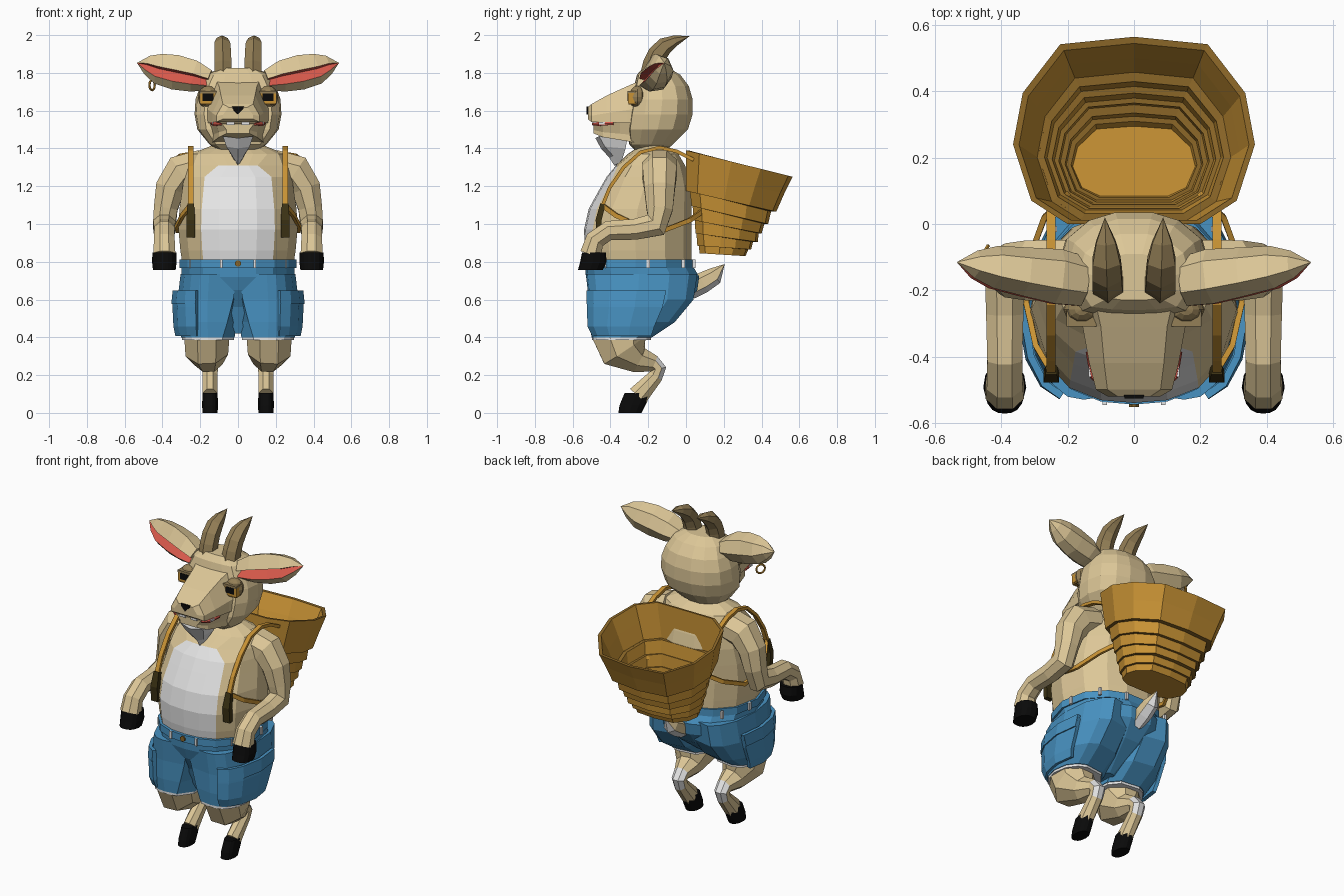
import bpy, bmesh, math
from mathutils import Vector

COLORS = {
    "fur": (0.72, 0.57, 0.31), "white": (0.78, 0.78, 0.78), "black": (0.003, 0.003, 0.003),
    "denim": (0.065, 0.29, 0.54), "wicker": (0.58, 0.29, 0.035), "dark_wicker": (0.25, 0.13, 0.02),
    "leather": (0.045, 0.032, 0.007), "red": (0.68, 0.10, 0.07), "horn": (0.30, 0.215, 0.095),
}
MATS = {}
for key, col in COLORS.items():
    MATS[key] = bpy.data.materials.new(key)
    MATS[key].diffuse_color = (*col, 1)

# half cross-sections, front to back
BODY = [(0, -1), (.32, -.97), (.62, -.84), (.86, -.55), (1, -.05), (.9, .5), (.6, .85), (.25, 1)]
CHEST_TOP = [(0, -1), (.2, -.985), (.38, -.95)] + BODY[3:]
SKULL = [(0, -1), (.4, -.98), (.78, -.91), (.96, -.52), (1, 0), (.9, .5), (.6, .85), (.25, 1)]
BASKET = [(.55, -1), (.85, -.75), (1, -.15), (.92, .4), (.61, .92), (0, 1)]


def loft(name, rings, mat, rule=None, caps=(True, True), closed=True):
    """Skin a list of point rings; rule(centre) may return another material."""
    bm = bmesh.new()
    rows = [[bm.verts.new(p) for p in r] for r in rings]
    n = len(rows[0])
    for a, b in zip(rows, rows[1:]):
        for i in range(n if closed else n - 1):
            j = (i + 1) % n
            bm.faces.new((a[i], a[j], b[j], b[i]))
    if caps[0]:
        bm.faces.new(rows[0])
    if caps[1]:
        bm.faces.new(rows[-1])
    bmesh.ops.remove_doubles(bm, verts=bm.verts, dist=0.0005)
    bmesh.ops.recalc_face_normals(bm, faces=bm.faces)
    me = bpy.data.meshes.new(name)
    names = [mat]
    for f in bm.faces:
        m = (rule and rule(f.calc_center_median())) or mat
        if m not in names:
            names.append(m)
        f.material_index = names.index(m)
    bm.to_mesh(me)
    bm.free()
    for m in names:
        me.materials.append(MATS[m])
    ob = bpy.data.objects.new(name, me)
    bpy.context.collection.objects.link(ob)
    return ob


def section(half, z, rx, yf, yb, zb=None, cx=0, s=1, inner=None):
    """Horizontal (or tilted) ring from a half cross-section."""
    zb = z if zb is None else zb
    pts = half + (inner or [(-x, y) for x, y in reversed(half) if x > 0])
    return [(s * (cx + x * rx), yf + (y + 1) / 2 * (yb - yf), z + (y + 1) / 2 * (zb - z)) for x, y in pts]


def tube(name, path, mat, s=1, n=8, ref=(1, 0, 0), shape=None, rule=None):
    """Sweep a section along (x, y, z, half_width, half_depth) points."""
    shape = shape or [(math.cos((i + .5) * math.tau / n), math.sin((i + .5) * math.tau / n)) for i in range(n)]
    P = [Vector(p[:3]) for p in path]
    rings = []
    for i, p in enumerate(path):
        t = (P[min(i + 1, len(P) - 1)] - P[max(i - 1, 0)]).normalized()
        u = Vector(ref)
        u = (u - t * u.dot(t)).normalized()
        v = t.cross(u)
        ring = [P[i] + u * a * p[3] + v * b * p[4] for a, b in shape]
        rings.append([(s * q.x, q.y, q.z) for q in ring])
    return loft(name, rings, mat, rule)


def box(name, c, h, mat):
    """Box from centre and half sizes."""
    sq = [(-1, -1), (1, -1), (1, 1), (-1, 1)]
    return loft(name, [[(c[0] + x * h[0], c[1] + y * h[1], c[2] + k * h[2]) for x, y in sq] for k in (-1, 1)], mat)


# torso with white chest patch
loft("torso", [section(CHEST_TOP if r[0] == 1.31 else BODY, *r) for r in [
    (.76, .29, -.52, .03), (.86, .305, -.535, .03), (.97, .315, -.54, .03), (1.08, .31, -.515, .03),
    (1.18, .295, -.46, .03), (1.25, .285, -.42, .015), (1.31, .275, -.37, -.005),
    (1.37, .25, -.31, -.04), (1.415, .14, -.24, -.1)]], "fur",
    lambda c: "white" if c.y < -.3 and c.z < 1.31 and abs(c.x) < .175 else None)

# skull
loft("head", [section(SKULL, *r) for r in [
    (1.38, .09, -.26, -.12), (1.42, .15, -.30, -.07), (1.50, .215, -.31, .01), (1.58, .23, -.30, .035),
    (1.66, .225, -.285, .035), (1.73, .20, -.275, .015), (1.79, .165, -.26, -.03), (1.825, .10, -.23, -.09)]], "fur")


def wedge(name, rows, mat):
    """Loft along y from (y, top half width, bottom half width, top z, bottom z)."""
    return loft(name, [[(-b, y, zb), (b, y, zb), (b, y, zb + (zt - zb) * .35), (t, y, zt),
                        (-t, y, zt), (-b, y, zb + (zt - zb) * .35)] for y, t, b, zt, zb in rows], mat)


# muzzle, mouth, jaw, nose
wedge("muzzle", [(-.22, .12, .18, 1.77, 1.535), (-.31, .10, .155, 1.73, 1.535), (-.42, .09, .135, 1.68, 1.537),
                 (-.50, .08, .115, 1.635, 1.54), (-.52, .05, .08, 1.618, 1.555)], "fur")
wedge("jaw", [(-.20, .17, .15, 1.54, 1.42), (-.35, .14, .12, 1.54, 1.445), (-.44, .12, .10, 1.535, 1.46),
              (-.49, .085, .06, 1.53, 1.48)], "fur")
for s in (1, -1):
    tube("lip", [(.14, -.385, 1.533, .009, .006), (.124, -.46, 1.53, .012, .010), (.09, -.493, 1.528, .008, .007)],
         "red", s, n=6, ref=(0, 0, 1))
    box("teeth", (s * .04, -.492, 1.532), (.022, .006, .007), "white")
    box("side_tooth", (s * .13, -.445, 1.533), (.008, .016, .006), "white")
loft("nose", [[(-w, y, 1.622), (-w, y, 1.61), (0, y, 1.58), (w, y, 1.61), (w, y, 1.622)]
              for y, w in ((-.50, .036), (-.526, .028))], "black")
# goatee
loft("goatee", [[(-w, yf, z + .01), (0, yf - .02, z), (w, yf, z + .01), (w * .9, yb, z), (-w * .9, yb, z)]
                for z, w, yf, yb in [(1.455, .08, -.46, -.31), (1.40, .062, -.43, -.32),
                                     (1.35, .03, -.385, -.335), (1.31, .003, -.36, -.355)]], "white")

# shorts: seat, waistband, loops, button
loft("shorts_seat", [section(BODY, *r) for r in [
    (.78, .30, -.535, .035), (.72, .30, -.53, .07), (.65, .28, -.505, .06), (.56, .20, -.45, -.02),
    (.42, .05, -.40, -.20)]], "denim")
loft("waistband", [section(BODY, z, .31, -.545, .042) for z in (.768, .813)], "denim")
for x, y in [(.088, -.537), (.25, -.42), (.30, -.2), (.09, .042), (.24, -.015)]:
    for s in (1, -1):
        box("belt_loop", (s * x, y, .79), (.007, .009, .023), "white")
tube("button", [(0, -.53, .79, .017, .017), (0, -.552, .79, .017, .017)], "dark_wicker")

# basket: stepped inner wall, dark rim, stepped outer wall
tiers = [(1.39, .365, 0, .565, 1.25), (1.28, .337, 0, .52, 1.16), (1.175, .31, 0, .478, 1.065),
         (1.175, .288, .02, .45, 1.065), (1.095, .28, .03, .435, 1.0), (1.095, .265, .035, .415, 1.0),
         (1.02, .258, .04, .40, .95), (1.02, .245, .047, .385, .95), (.95, .24, .05, .38, .905),
         (.95, .226, .055, .355, .905), (.885, .222, .06, .345, .865), (.885, .208, .068, .33, .865),
         (.845, .203, .072, .315, .83)]
inside = [(z, rx - .018, yf + .012, yb - .02, zb) for z, rx, yf, yb, zb in reversed(tiers)]
inside[0] = (.86, *inside[0][1:4], .845)
basket = loft("basket", [section(BASKET, *r) for r in inside + tiers], "wicker")
basket.data.materials.append(MATS["dark_wicker"])
for i, f in enumerate(basket.data.polygons):
    if i // 11 in (1, 3, 5, 7, 9, 12, 15, 17, 19, 21, 23):
        f.material_index = 1

# tail, pale underneath
tube("tail", [(0, .02, .655, .04, .055), (0, .09, .69, .05, .055), (0, .15, .725, .045, .048), (0, .205, .788, 0, 0)],
     "fur", n=6, rule=lambda c: "white" if c.y > .05 and c.z < .61 + .7 * c.y else None)

# earring
bpy.ops.mesh.primitive_torus_add(major_radius=.027, minor_radius=.006, major_segments=12, minor_segments=6,
                                 location=(-.455, -.09, 1.735))
ring = bpy.context.object
ring.name = "earring"
ring.rotation_euler = Vector((1, -.6, 0)).to_track_quat('Z', 'Y').to_euler()
ring.data.materials.append(MATS["wicker"])

# rows: z, half width, front, back, centre x, inner front corner
LEG = [(.735, .152, -.53, .06, .152, 1), (.60, .16, -.515, .04, .16, .84), (.48, .16, -.51, -.06, .162, .66),
       (.40, .143, -.50, -.18, .158, .54)]
EAR = [(-.85, .2), (-.4, .08), (-.85, -.42), (-.3, -.85), (.5, -.7), (1, 0), (.6, .75), (-.35, 1)]
for s, side in ((1, "left"), (-1, "right")):
    # shorts leg, hem, cargo pocket and flap
    def leg_ring(z, rx, yf, yb, cx, k):
        return section(BODY, z, rx, yf, yb, cx=cx, s=s, inner=[(-.6, .9), (-.97, .5), (-.98, -.4), (-k, -.93)])
    loft("shorts_leg_" + side, [leg_ring(*r) for r in LEG], "denim")
    loft("hem_" + side, [leg_ring(z, .139, -.497, -.185, .158, .54) for z in (.403, .385)], "white")
    for nm, rows, g in [("pocket_", [(.41, .150, -.49, -.09), (.46, .16, -.515, -.06), (.56, .165, -.52, 0),
                                     (.63, .16, -.52, .02)], .008),
                        ("pocket_flap_", [(.575, .165, -.52, 0), (.648, .158, -.52, .02)], .014)]:
        pk = loft(nm + side, [leg_ring(z, rx + g, yf - g / 2, yb + g, .163, 1)[1:6] for z, rx, yf, yb in rows],
                  "denim", caps=(False, False), closed=False)
        m = pk.modifiers.new("thickness", "SOLIDIFY")
        m.thickness, m.offset = .022, 0

    # leg and hoof
    tube("leg_" + side, [(.165, -.345, .42, .13, .163), (.165, -.325, .335, .122, .142), (.155, -.25, .28, .08, .075),
                         (.148, -.17, .26, .048, .048), (.148, -.145, .235, .045, .044), (.148, -.16, .195, .042, .042),
                         (.148, -.255, .09, .042, .06)],
         "fur", s, rule=lambda c: "white" if c.y > -.14 and .19 < c.z < .28 else None)
    loft("hoof_" + side, [section(BODY, z, w, yf, yb, cx=.148, s=s) for z, w, yf, yb in
                          [(.105, .04, -.325, -.185), (.04, .042, -.352, -.215), (0, .04, -.358, -.235)]], "black")

    # arm and hand
    tube("arm_" + side, [(.19, -.14, 1.305, .095, .10), (.305, -.14, 1.275, .10, .098), (.36, -.14, 1.19, .084, .088),
                         (.383, -.14, 1.08, .068, .076), (.39, -.16, .995, .064, .073), (.39, -.27, .972, .061, .06),
                         (.39, -.41, .965, .057, .056), (.39, -.482, .915, .059, .056), (.39, -.505, .84, .063, .061)],
         "fur", s)
    loft("hand_hoof_" + side, [section(BODY, z, w, yf, yb, cx=.39, s=s) for z, w, yf, yb in
                               [(.85, .063, -.55, -.425), (.80, .065, -.56, -.42), (.757, .06, -.572, -.44)]], "black")

    # ear with red hollow
    ear = tube("ear_" + side, [(.15, -.18, 1.755, .08, .06), (.23, -.165, 1.775, .09, .09), (.33, -.15, 1.795, .08, .10),
                               (.42, -.135, 1.815, .07, .088), (.48, -.125, 1.838, .045, .055),
                               (.535, -.115, 1.853, 0, 0)], "fur", s, ref=(0, 1, 0), shape=EAR)
    ear.data.materials.append(MATS["red"])
    for i, f in enumerate(ear.data.polygons):
        if i < 40 and i % 8 < 2:
            f.material_index = 1

    # horn swept back to a point
    tube("horn_" + side, [(.078, -.185, 1.79, .053, .057), (.08, -.172, 1.85, .052, .055), (.081, -.15, 1.90, .051, .052),
                          (.083, -.11, 1.945, .048, .045), (.085, -.055, 1.972, .034, .028), (.088, .02, 1.995, 0, 0)],
         "horn", s, n=6)

    # eye: heavy lids, gold iris, dark pupil
    loft("eyelids_" + side, [[(s * .158 + .055 * math.cos(a) * math.sin(b), -.258 + .045 * math.sin(a) * math.sin(b),
                               1.672 + .06 * math.cos(b)) for a in [k * math.tau / 10 for k in range(10)]]
                             for b in [k * math.pi / 8 for k in range(9)]], "horn", caps=(False, False))
    box("iris_" + side, (s * .158, -.288, 1.667), (.045, .018, .026), "wicker")
    box("pupil_" + side, (s * .158, -.305, 1.671), (.029, .004, .019), "black")
    box("upper_lid_" + side, (s * .158, -.285, 1.698), (.045, .024, .007), "horn")
    box("lower_lid_" + side, (s * .158, -.283, 1.637), (.042, .022, .005), "dark_wicker")

    # carrying straps with leather end
    w, d = .019, .013
    tube("shoulder_strap_" + side, [(*p, w, d) for p in [
        (.25, .04, 1.34), (.25, -.05, 1.385), (.25, -.14, 1.405), (.25, -.24, 1.38), (.25, -.33, 1.30),
        (.25, -.405, 1.19), (.25, -.445, 1.09)]], "wicker", s, n=4)
    tube("lower_strap_" + side, [(*p, .017, .012) for p in [
        (.25, -.445, 1.10), (.295, -.37, 1.045), (.325, -.24, .985), (.322, -.12, .965), (.27, .02, 1.02),
        (.20, .09, 1.07)]], "wicker", s, n=4, ref=(0, 0, 1))
    tube("strap_end_" + side, [(.25, -.44, 1.105, .024, .02), (.25, -.463, 1.02, .033, .022),
                               (.25, -.457, .93, .033, .02)], "leather", s, n=4)
